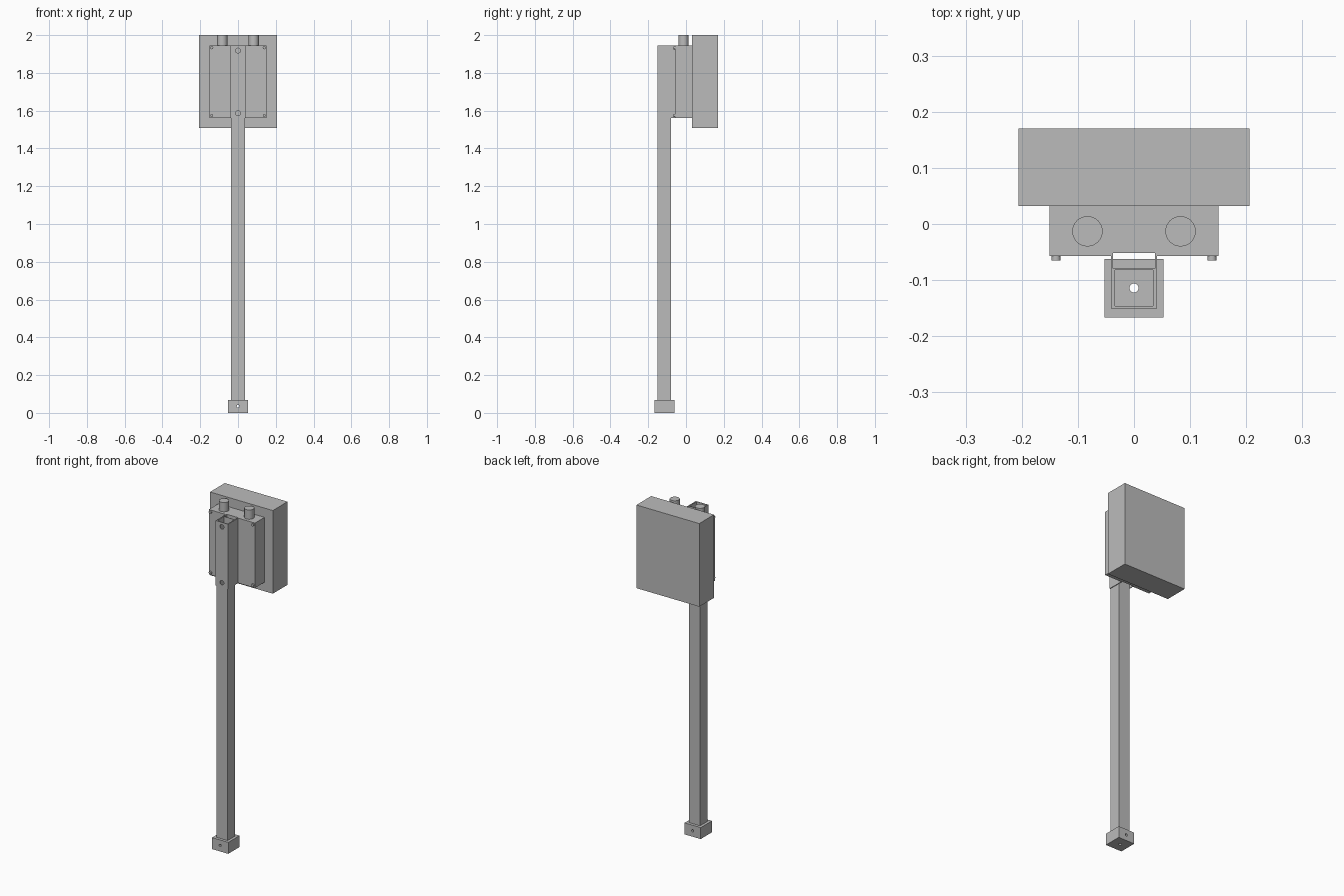
import bpy
import bmesh
from mathutils import Matrix
from math import radians

cube = bpy.data.objects.get("Cube")
if cube:
    bpy.data.objects.remove(cube)

GREY = (0.5, 0.5, 0.5, 1)
grey = bpy.data.materials.new("plain grey")
grey.use_nodes = True
grey.diffuse_color = GREY
grey.node_tree.nodes["Principled BSDF"].inputs["Base Color"].default_value = GREY


def finish(name, bm):
    bmesh.ops.recalc_face_normals(bm, faces=bm.faces)
    mesh = bpy.data.meshes.new(name)
    bm.to_mesh(mesh)
    bm.free()
    mesh.materials.append(grey)
    obj = bpy.data.objects.new(name, mesh)
    bpy.context.collection.objects.link(obj)
    return obj


def prism(name, outline, z0, z1):
    """Extrude a plan outline from z0 up to z1."""
    bm = bmesh.new()
    face = bm.faces.new([bm.verts.new((x, y, z0)) for x, y in outline])
    up = bmesh.ops.extrude_face_region(bm, geom=[face])["geom"]
    bmesh.ops.translate(bm, vec=(0, 0, z1 - z0),
                        verts=[v for v in up if isinstance(v, bmesh.types.BMVert)])
    return finish(name, bm)


def rect(half, y0, y1):
    return [(-half, y0), (half, y0), (half, y1), (-half, y1)]


def cylinder(name, centre, radius, length, along_y=False):
    bm = bmesh.new()
    turn = Matrix.Rotation(radians(90), 4, "X") if along_y else Matrix()
    bmesh.ops.create_cone(bm, cap_ends=True, segments=32, radius1=radius, radius2=radius,
                          depth=length, matrix=Matrix.Translation(centre) @ turn)
    obj = finish(name, bm)
    bpy.ops.object.select_all(action="DESELECT")
    obj.select_set(True)
    bpy.context.view_layer.objects.active = obj
    bpy.ops.object.shade_smooth_by_angle()
    return obj


def cut(target, cutter):
    cutter.hide_render = True
    cutter.hide_set(True)
    cutter.display_type = "WIRE"
    mod = target.modifiers.new("cut", "BOOLEAN")
    mod.object = cutter
    mod.solver = "EXACT"


LOW, HIGH = 1.56, 1.945
POST_Y = -0.114

# Large rear panel
prism("rear_panel", rect(0.206, 0.032, 0.17), 1.507, 2)

# Front housing with a shallow groove for the bracket
groove, front, deep = 0.041, -0.057, -0.052
prism("housing", [(-0.151, front), (-groove, front), (-groove, deep), (groove, deep),
                  (groove, front), (0.151, front), (0.151, 0.032), (-0.151, 0.032)], LOW, HIGH)

# Connectors and corner screws
for side, s in (("right", -1), ("left", 1)):
    cylinder(f"{side}_connector", (s * 0.083, -0.013, 1.97), 0.027, 0.06)
    for level, z in (("lower", LOW + 0.015), ("upper", HIGH - 0.012)):
        cylinder(f"{side}_{level}_screw", (s * 0.139, -0.06, z), 0.008, 0.01, True)

# U-shaped bracket with two bolt holes
bracket = prism("bracket", [(-0.041, deep), (-0.041, -0.151), (0.041, -0.151), (0.041, deep),
                            (0.037, deep), (0.037, -0.147), (-0.037, -0.147), (-0.037, deep)],
                LOW, HIGH)

# Hollow square post
post = prism("post", rect(0.037, -0.15, -0.079), 0.06, HIGH - 0.001)
cut(post, prism("post_bore_cutter", rect(0.034, -0.146, -0.082), 0, 2.1))
for level, z in (("lower", 1.587), ("upper", 1.918)):
    hole = cylinder(f"{level}_bolt_cutter", (0, -0.15, z), 0.013, 0.03, True)
    cut(bracket, hole)
    cut(post, hole)

# Foot block with a drain hole and a cross hole
foot = prism("foot", rect(0.053, -0.167, -0.062), 0, 0.068)
cut(foot, cylinder("drain_cutter", (0, POST_Y, 0.035), 0.008, 0.2))
cross = cylinder("cross_hole_cutter", (0, POST_Y, 0.035), 0.007, 0.2, True)
cut(foot, cross)
